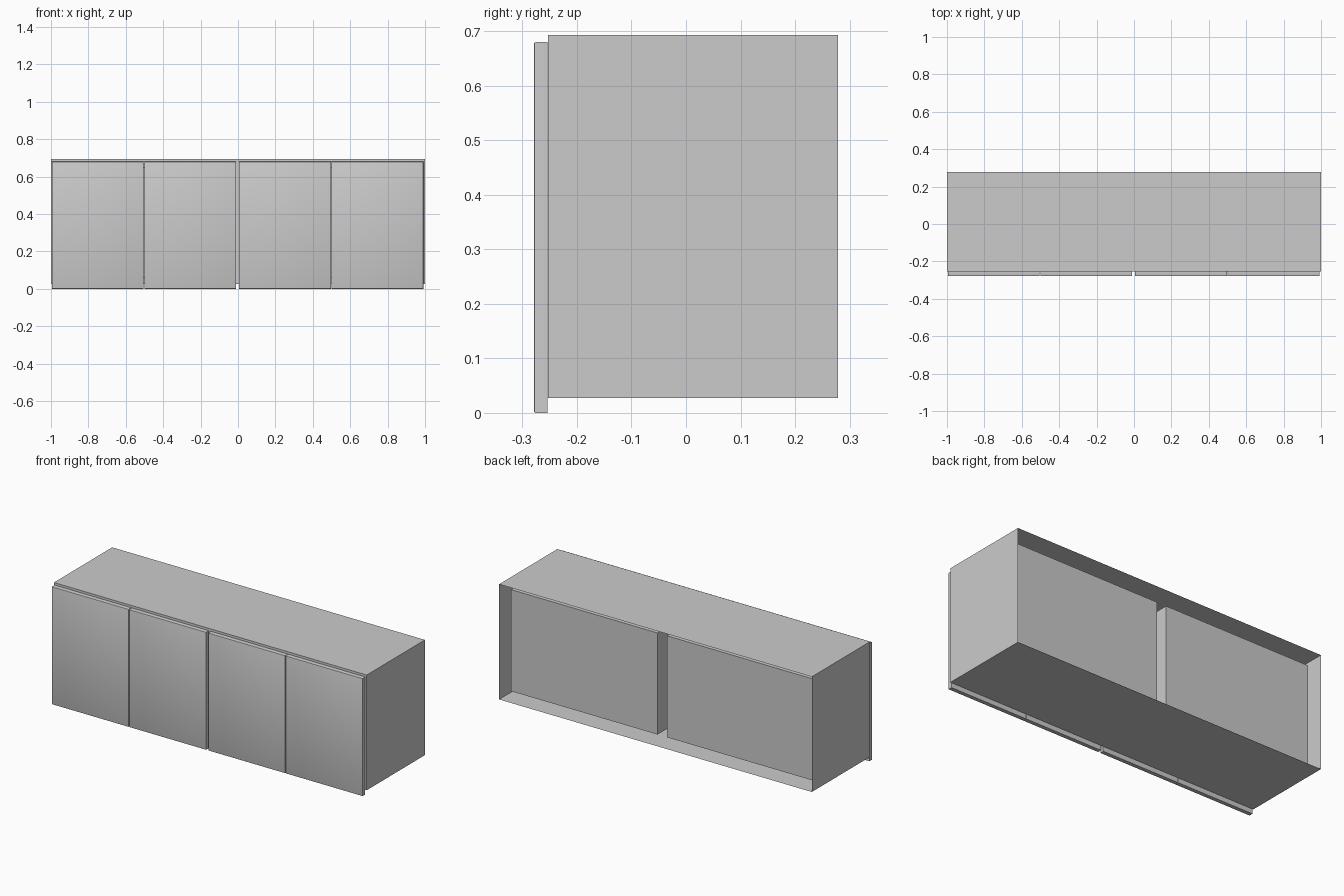
import bpy, bmesh
from mathutils import Vector

if "Cube" in bpy.data.objects:
    bpy.data.objects.remove(bpy.data.objects["Cube"])

Y_FRONT, Y_BACK = -0.253, 0.279
Z_BOT, Z_TOP = 0.027, 0.693
IN_X0, IN_X1 = 0.03, 0.967        # compartment extents (mirrored for left side)
IN_Z0, IN_Z1, IN_Y = 0.06, 0.647, 0.217


def box(bm, lo, hi, skip=(), inward=False):
    """Axis-aligned box; skip lists face directions left open."""
    start = bmesh.ops.create_cube(bm, size=1)["verts"]
    mid = [(a + b) / 2 for a, b in zip(lo, hi)]
    for v in start:
        v.co = Vector([m + c * (b - a) for m, c, a, b in zip(mid, v.co, lo, hi)])
    faces = list({f for v in start for f in v.link_faces})
    for f in faces:
        f.normal_update()
    drop = [f for f in faces if any(f.normal.dot(Vector(d)) > 0.9 for d in skip)]
    if inward:
        bmesh.ops.reverse_faces(bm, faces=faces)
    bmesh.ops.delete(bm, geom=drop, context='FACES')


def finish(bm, name):
    mesh = bpy.data.meshes.new(name)
    bm.to_mesh(mesh)
    bm.free()
    ob = bpy.data.objects.new(name, mesh)
    bpy.context.collection.objects.link(ob)
    return ob


# Outer shell: top, bottom and sides, open at the back
bm = bmesh.new()
box(bm, (-1, Y_FRONT, Z_BOT), (1, Y_BACK, Z_TOP), skip=[(0, -1, 0), (0, 1, 0)])
finish(bm, "cabinet_shell")

# Front frame around the two openings
bm = bmesh.new()
for x0, x1, z0, z1 in [(-1, 1, Z_BOT, IN_Z0), (-1, 1, IN_Z1, Z_TOP),
                       (-1, -IN_X1, IN_Z0, IN_Z1), (-IN_X0, IN_X0, IN_Z0, IN_Z1),
                       (IN_X1, 1, IN_Z0, IN_Z1)]:
    bm.faces.new([bm.verts.new((x, Y_FRONT, z))
                  for x, z in [(x0, z0), (x1, z0), (x1, z1), (x0, z1)]])
bmesh.ops.remove_doubles(bm, verts=bm.verts, dist=1e-5)
finish(bm, "front_frame")

# Two compartments, open towards the doors
for side, x0, x1 in [("left", -IN_X1, -IN_X0), ("right", IN_X0, IN_X1)]:
    bm = bmesh.new()
    box(bm, (x0, Y_FRONT, IN_Z0), (x1, IN_Y, IN_Z1), skip=[(0, -1, 0)], inward=True)
    finish(bm, side + "_compartment")

# Four doors with finely rounded front edges
for i, (x0, x1) in enumerate([(-0.995, -0.504), (-0.501, -0.01),
                              (0.005, 0.497), (0.50, 0.991)]):
    bm = bmesh.new()
    box(bm, (x0, -0.279, 0), (x1, -0.254, 0.68))
    front = [e for e in bm.edges if all(v.co.y < -0.27 for v in e.verts)]
    bmesh.ops.bevel(bm, geom=front, offset=0.003, segments=2, profile=0.5,
                    affect='EDGES')
    door = finish(bm, "door_%d" % (i + 1))
    bpy.ops.object.select_all(action='DESELECT')
    door.select_set(True)
    bpy.context.view_layer.objects.active = door
    bpy.ops.object.shade_smooth_by_angle()
